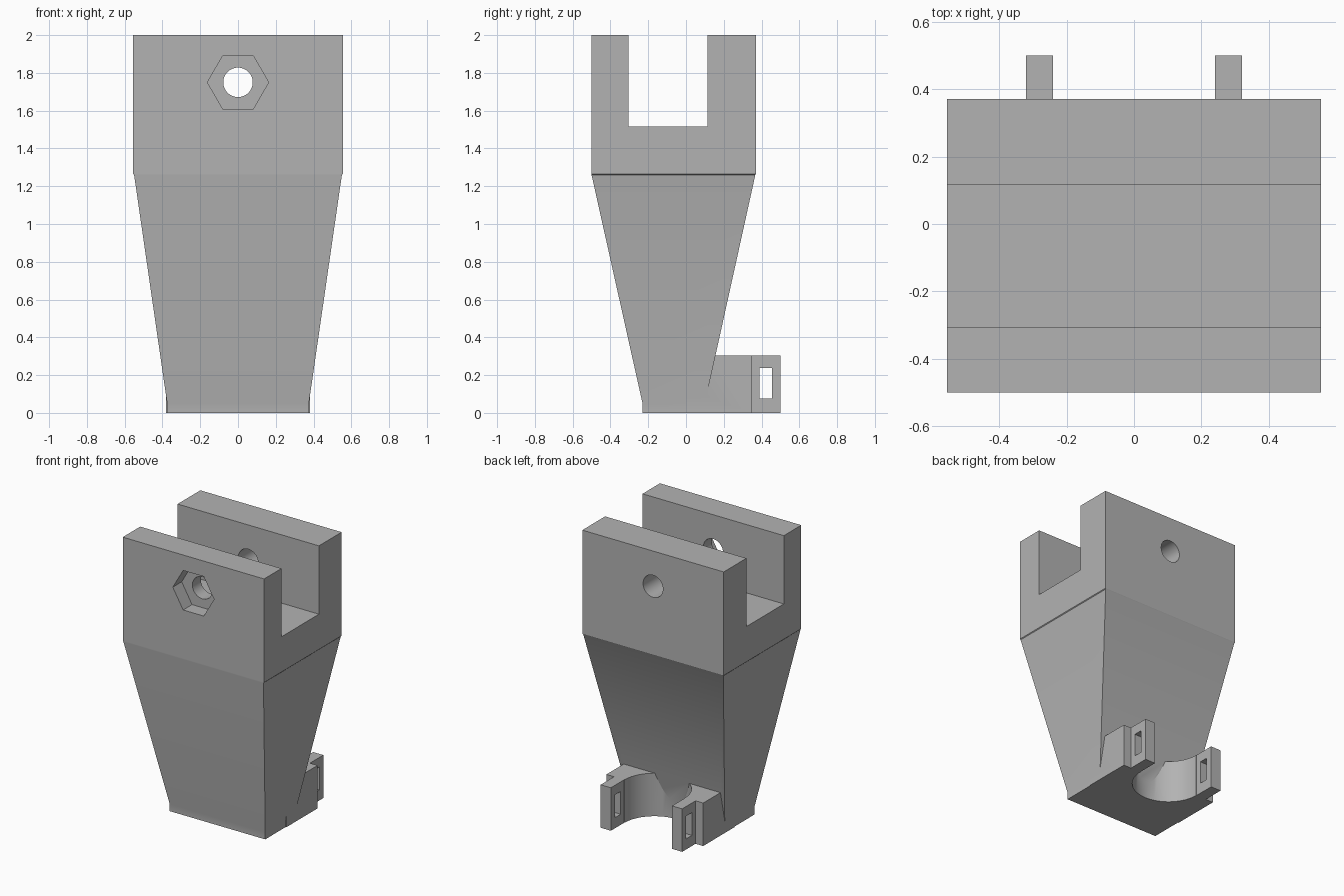
import bpy, bmesh, math

cube = bpy.data.objects.get("Cube")
if cube:
    bpy.data.objects.remove(cube, do_unlink=True)

grey = bpy.data.materials.new("plain_grey")
grey.use_nodes = True
colour = (0.45, 0.45, 0.45, 1)
grey.diffuse_color = colour
grey.node_tree.nodes["Principled BSDF"].inputs["Base Color"].default_value = colour


def add_object(name, bm):
    bmesh.ops.recalc_face_normals(bm, faces=bm.faces)
    mesh = bpy.data.meshes.new(name)
    bm.to_mesh(mesh)
    bm.free()
    mesh.materials.append(grey)
    obj = bpy.data.objects.new(name, mesh)
    bpy.context.collection.objects.link(obj)
    return obj


def loft(name, sections):
    """Rectangular sections (half width, y front, y back, z) joined upward."""
    bm = bmesh.new()
    rings = [[bm.verts.new(p) for p in ((-w, f, z), (w, f, z), (w, b, z), (-w, b, z))]
             for w, f, b, z in sections]
    bm.faces.new(rings[0][::-1])
    bm.faces.new(rings[-1])
    for low, high in zip(rings, rings[1:]):
        for i in range(4):
            j = (i + 1) % 4
            bm.faces.new((low[i], low[j], high[j], high[i]))
    return add_object(name, bm)


def box(name, x, y, z):
    obj = loft(name, [((x[1] - x[0]) / 2, *y, z[0]), ((x[1] - x[0]) / 2, *y, z[1])])
    for v in obj.data.vertices:
        v.co.x += (x[0] + x[1]) / 2
    return obj


def prism(name, sides, radius, depth, location, along_y):
    bm = bmesh.new()
    bmesh.ops.create_cone(bm, cap_ends=True, segments=sides,
                          radius1=radius, radius2=radius, depth=depth)
    # point a corner along x
    start = math.atan2(*[list(bm.verts)[0].co[i] for i in (1, 0)])
    for v in bm.verts:
        x, y, z = v.co
        x, y = (x * math.cos(start) + y * math.sin(start),
                y * math.cos(start) - x * math.sin(start))
        v.co = (x, -z, y) if along_y else (x, y, z)
    bmesh.ops.translate(bm, verts=bm.verts, vec=location)
    return add_object(name, bm)


def combine(obj, other, operation):
    other.hide_render = True
    mod = obj.modifiers.new(other.name, "BOOLEAN")
    mod.operation = operation
    mod.solver = "EXACT"
    mod.object = other
    bpy.context.view_layer.objects.active = obj
    bpy.ops.object.modifier_apply(modifier=mod.name)
    bpy.data.objects.remove(other, do_unlink=True)


# Tapered body with a straight block on top
body = loft("fork_body", [(0.375, -0.23, 0.1, 0), (0.375, -0.23, 0.1, 0.05),
                          (0.55, -0.5, 0.367, 1.26), (0.555, -0.5, 0.37, 1.265),
                          (0.555, -0.5, 0.37, 2)])

# Fork slot, bolt hole and nut pocket
combine(body, box("fork_slot", (-0.7, 0.7), (-0.305, 0.115), (1.515, 2.2)), "DIFFERENCE")
combine(body, prism("bolt_hole", 48, 0.078, 2, (0, 0, 1.75), True), "DIFFERENCE")
combine(body, prism("nut_pocket", 6, 0.162, 0.2, (0, -0.5, 1.75), True), "DIFFERENCE")

# Pipe clamp with two slotted ears
clamp = box("pipe_clamp", (-0.38, 0.38), (0, 0.35), (0, 0.305))
for side in (-1, 1):
    xs = sorted((side * 0.24, side * 0.32))
    ear = box("clamp_ear", xs, (0.25, 0.5), (0, 0.305))
    combine(clamp, ear, "UNION")
combine(clamp, prism("pipe_space", 64, 0.238, 1, (0, 0.352, 0.15), False), "DIFFERENCE")
combine(clamp, box("strap_slot", (-0.7, 0.7), (0.39, 0.455), (0.075, 0.237)), "DIFFERENCE")
combine(body, clamp, "UNION")

# Smooth curved walls, keep hard edges
bpy.ops.object.select_all(action="DESELECT")
body.select_set(True)
bpy.context.view_layer.objects.active = body
bpy.ops.object.shade_smooth_by_angle(angle=math.radians(20))
